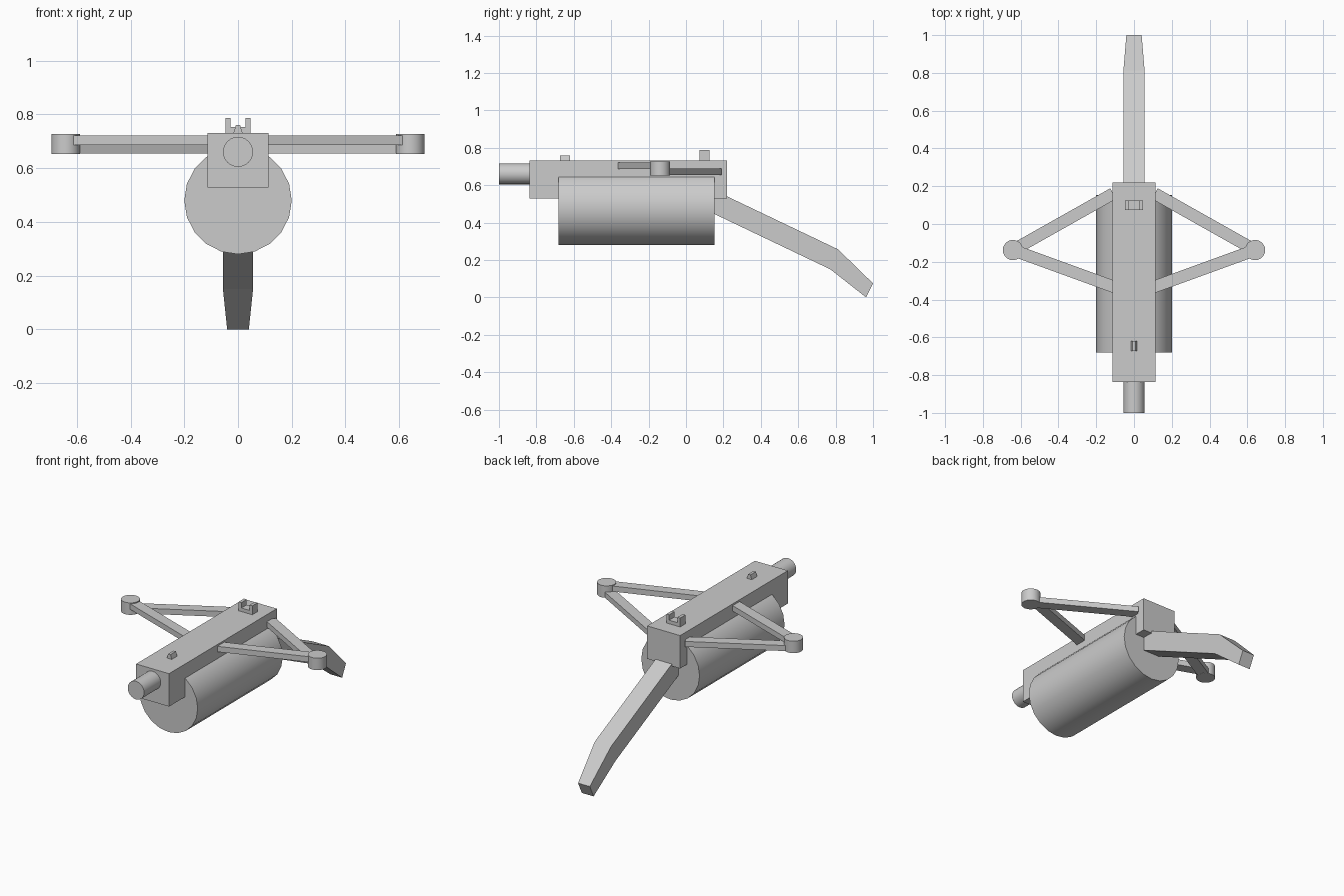
import bpy, bmesh, math
from mathutils import Vector

if "Cube" in bpy.data.objects:
    bpy.data.objects.remove(bpy.data.objects["Cube"])


def select_only(ob):
    bpy.ops.object.select_all(action='DESELECT')
    ob.select_set(True)
    bpy.context.view_layer.objects.active = ob


def prism(name, profile, axis, lo, hi):
    """Extrude a 2D profile along x (profile is y,z) or y (profile is x,z)."""
    def point(p, d):
        return (d, p[0], p[1]) if axis == 'x' else (p[0], d, p[1])
    bm = bmesh.new()
    a = [bm.verts.new(point(p, lo)) for p in profile]
    b = [bm.verts.new(point(p, hi)) for p in profile]
    bm.faces.new(a)
    bm.faces.new(b[::-1])
    n = len(profile)
    for i in range(n):
        bm.faces.new((a[i], b[i], b[(i + 1) % n], a[(i + 1) % n]))
    bmesh.ops.recalc_face_normals(bm, faces=bm.faces)
    me = bpy.data.meshes.new(name)
    bm.to_mesh(me)
    bm.free()
    ob = bpy.data.objects.new(name, me)
    bpy.context.collection.objects.link(ob)
    return ob


def box(name, center, size, angle=0):
    bpy.ops.mesh.primitive_cube_add(size=1, location=center, rotation=(0, 0, angle))
    ob = bpy.context.object
    ob.name = name
    ob.scale = size
    return ob


def cylinder(name, center, radius, length, sides, along_y=True):
    rot = (math.pi / 2, 0, 0) if along_y else (0, 0, 0)
    bpy.ops.mesh.primitive_cylinder_add(vertices=sides, radius=radius, depth=length,
                                        location=center, rotation=rot)
    ob = bpy.context.object
    ob.name = name
    select_only(ob)
    bpy.ops.object.shade_smooth_by_angle(angle=math.radians(40))
    return ob


# Body, tank below it and nozzle at the front
box("body", (0, -0.309, 0.63), (0.226, 1.056, 0.204))
cylinder("tank", (0, -0.264, 0.48), 0.2, 0.833, 20)
cylinder("nozzle", (0, -0.9, 0.661), 0.056, 0.2, 24)

# Bent tail handle, narrowed at its tip
handle = prism("tail_handle",
               [(0.09, 0.602), (0.813, 0.257), (1.0, 0.075),
                (0.963, 0.0), (0.772, 0.15), (0.045, 0.497)], 'x', -0.056, 0.056)
for v in handle.data.vertices:
    if v.co.y > 0.9:
        v.co.x *= 0.72

# Notched rear sight and wedge front sight
prism("rear_sight", [(-0.047, 0.72), (0.047, 0.72), (0.047, 0.787), (0.028, 0.787),
                     (0.028, 0.754), (-0.028, 0.754), (-0.028, 0.787), (-0.047, 0.787)],
      'y', 0.073, 0.125)
prism("front_sight", [(-0.02, 0.72), (0.02, 0.72), (0.008, 0.76), (-0.008, 0.76)],
      'y', -0.673, -0.62)

# Side arms meeting at a pivot on each side
for side, label in ((1, "right"), (-1, "left")):
    pivot = Vector((0.641 * side, -0.138, 0))
    cylinder(label + "_pivot", (pivot.x, pivot.y, 0.69), 0.0535, 0.074, 24, False)
    for part, x, y, z in (("rear_arm", 0.11, 0.161, 0.671), ("front_arm", 0.08, -0.342, 0.704)):
        start = Vector((x * side, y, 0))
        d = pivot - start
        mid = (start + pivot) / 2
        box(label + "_" + part, (mid.x, mid.y, z), (d.length, 0.064, 0.034),
            math.atan2(d.y, d.x))
